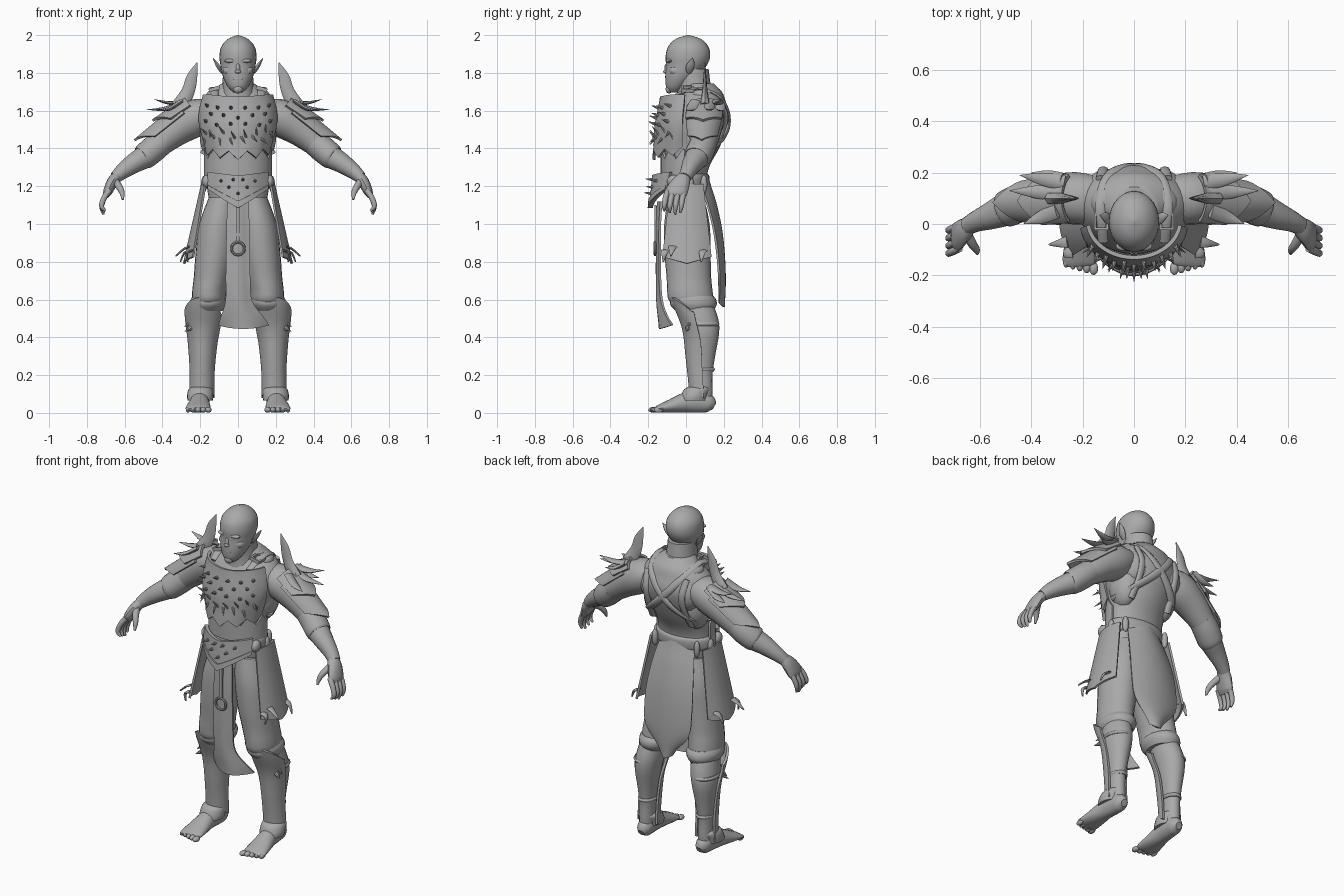
import bpy, bmesh, math
from mathutils import Vector, Matrix

X, Y, Z = Vector((1, 0, 0)), Vector((0, 1, 0)), Vector((0, 0, 1))
grey = bpy.data.materials.new("stone_grey")
grey.diffuse_color = (0.4, 0.4, 0.4, 1)


def finish(name, bm, mirror=False, thick=0):
    bmesh.ops.recalc_face_normals(bm, faces=bm.faces)
    me = bpy.data.meshes.new(name)
    bm.to_mesh(me)
    bm.free()
    me.materials.append(grey)
    ob = bpy.data.objects.new(name, me)
    bpy.context.collection.objects.link(ob)
    if thick:
        s = ob.modifiers.new("thickness", 'SOLIDIFY')
        s.thickness, s.offset = thick, 0
    if mirror:
        ob.modifiers.new("mirror", 'MIRROR').use_mirror_merge = False
    return ob


def curve(keys, t):
    """Smooth interpolation through key tuples, t in 0..1."""
    f = min(max(t, 0), 1) * (len(keys) - 1)
    i = min(int(f), len(keys) - 2)
    f -= i
    p = [keys[max(0, min(len(keys) - 1, i + k))] for k in (-1, 0, 1, 2)]
    return [0.5 * (2 * b + (c - a) * f + (2 * a - 5 * b + 4 * c - d) * f * f
                   + (3 * b - a - 3 * c + d) * f ** 3) for a, b, c, d in zip(*p)]


def tube(bm, keys, n=20, steps=4, ref=None):
    """Loft of ellipses (x, y, z, ra, rb); level rings unless ref gives the ra direction."""
    m = (len(keys) - 1) * steps
    pts = [curve(keys, i / m) for i in range(m + 1)]
    rings = []
    for i, p in enumerate(pts):
        a, b = X, Y
        if ref:
            t = (Vector(pts[min(i + 1, m)][:3]) - Vector(pts[max(i - 1, 0)][:3])).normalized()
            a = (ref - t * ref.dot(t)).normalized()
            b = t.cross(a)
        rings.append([bm.verts.new(Vector(p[:3]) + a * max(p[3], .001) * math.cos(q)
                                   + b * max(p[4], .001) * math.sin(q))
                      for q in (2 * math.pi * k / n for k in range(n))])
    for r, s in zip(rings, rings[1:]):
        for k in range(n):
            bm.faces.new((r[k], r[(k + 1) % n], s[(k + 1) % n], s[k]))
    bm.faces.new(rings[0])
    bm.faces.new(rings[-1])


def loft(name, *parts, mirror=False, ref=None, n=20, steps=4):
    bm = bmesh.new()
    for keys in parts:
        tube(bm, keys, n, steps, ref)
    return finish(name, bm, mirror)


def patch(name, fn, nu, nv, thick=.012, mirror=False):
    """Curved sheet from fn(u, v), both in 0..1."""
    bm = bmesh.new()
    g = [[bm.verts.new(fn(i / nu, j / nv)) for j in range(nv + 1)] for i in range(nu + 1)]
    for i in range(nu):
        for j in range(nv):
            bm.faces.new((g[i][j], g[i + 1][j], g[i + 1][j + 1], g[i][j + 1]))
    return finish(name, bm, mirror, thick)


def balls(name, items, mirror=False):
    """Ellipsoids given as (centre, radii)."""
    bm = bmesh.new()
    for c, r in items:
        bmesh.ops.create_uvsphere(bm, u_segments=14, v_segments=9, radius=1,
                                  matrix=Matrix.Translation(c) @ Matrix.Diagonal((*r, 1)))
    return finish(name, bm, mirror)


def spikes(name, items, mirror=False):
    """Cones given as (base, direction, radius, length)."""
    bm = bmesh.new()
    for p, d, r, l in items:
        d = Vector(d).normalized()
        mat = Matrix.Translation(Vector(p) + d * l / 2) @ d.to_track_quat('Z', 'Y').to_matrix().to_4x4()
        bmesh.ops.create_cone(bm, cap_ends=True, segments=8, radius1=r, radius2=.001, depth=l, matrix=mat)
    return finish(name, bm, mirror)


# Body
loft("torso", [(0, .005, 1.06, .14, .09), (0, .005, 1.2, .165, .1), (0, .012, 1.3, .165, .11),
               (0, .03, 1.4, .175, .145), (0, .05, 1.5, .205, .165), (0, .07, 1.58, .225, .16),
               (0, .08, 1.65, .2, .13), (0, .085, 1.7, .145, .105), (0, .065, 1.745, .085, .08)], n=32)
loft("neck", [(0, .05, 1.64, .1, .1), (0, .043, 1.72, .085, .09), (0, .03, 1.82, .078, .09)])
balls("back_muscles", [((.1, .13, 1.56), (.1, .085, .11)), ((.13, .07, 1.47), (.075, .1, .14)),
                       ((.09, .085, 1.68), (.08, .07, .045))], True)

# Head with face
loft("head", [(0, -.062, 1.695, .02, .025), (0, -.052, 1.725, .052, .053), (0, -.025, 1.78, .08, .085),
              (0, .002, 1.84, .093, .108), (0, .01, 1.89, .098, .118), (0, .012, 1.94, .088, .106),
              (0, .012, 1.98, .052, .066), (0, .012, 2.0, .004, .005)], n=28)
balls("face", [((0, -.103, 1.822), (.012, .012, .028)), ((0, -.11, 1.807), (.017, .011, .01)),
               ((0, -.098, 1.768), (.033, .012, .008)), ((0, -.098, 1.755), (.026, .011, .007)),
               ((0, -.09, 1.715), (.026, .018, .024))])
balls("brow_and_cheeks", [((.036, -.086, 1.864), (.036, .02, .012)), ((.048, -.05, 1.812), (.034, .04, .03))], True)
loft("ear", [(.085, .015, 1.80, .012, .006), (.1, .02, 1.825, .022, .01), (.114, .028, 1.85, .018, .009),
             (.133, .035, 1.88, .001, .001)], mirror=True, ref=Y, n=10)

# Arms and hands
loft("arm", [(.13, .09, 1.59, .09, .07), (.23, .1, 1.56, .102, .1), (.33, .1, 1.495, .088, .085),
             (.42, .09, 1.42, .07, .068), (.48, .065, 1.365, .068, .063), (.55, .035, 1.322, .055, .053),
             (.61, .012, 1.28, .042, .042), (.65, -.008, 1.245, .035, .032)], mirror=True, ref=Y)
loft("sleeve_cuff", [(.40, .095, 1.437, .072, .069), (.45, .08, 1.395, .074, .071), (.5, .057, 1.353, .071, .067),
                     (.51, .053, 1.347, .055, .05)], mirror=True, ref=Y)
fingers = [[(.68, -.01 - .028 * k, 1.18, .016, .016), (.708, -.018 - .03 * k, 1.14, .015, .015),
            (.722, -.025 - .03 * k, 1.095, .013, .013),
            (.717 - .005 * k, -.03 - .028 * k, 1.05 + .01 * abs(k - 1), .006, .006)] for k in range(4)]
loft("hand", [(.64, -.005, 1.253, .033, .028), (.665, -.025, 1.222, .048, .03), (.69, -.05, 1.17, .058, .024),
              (.7, -.055, 1.145, .045, .014)],
     [(.65, -.04, 1.225, .02, .02), (.628, -.08, 1.195, .018, .018), (.614, -.1, 1.165, .014, .014),
      (.61, -.115, 1.13, .006, .006)], *fingers, mirror=True, ref=Y, n=12)

# Legs and feet
loft("trouser_leg", [(.08, 0, 1.14, .075, .095), (.105, .005, 1.0, .1, .12), (.122, .008, .85, .102, .122),
                     (.14, .015, .72, .094, .118), (.152, .02, .65, .09, .12), (.155, .025, .6, .088, .118),
                     (.158, .03, .56, .07, .09)], mirror=True, n=24)
loft("trouser_cuff", [(.158, .035, .62, .082, .11), (.156, .038, .598, .095, .122), (.158, .04, .57, .093, .122),
                      (.16, .045, .54, .078, .1)], mirror=True, n=24)
loft("calf", [(.165, .05, .6, .07, .085), (.18, .07, .5, .075, .1), (.19, .085, .42, .07, .09),
              (.194, .082, .3, .053, .072), (.195, .082, .2, .043, .058), (.195, .085, .1, .042, .055),
              (.195, .09, .03, .035, .045)], mirror=True)
loft("foot", [(.195, .15, .035, .02, .02), (.195, .125, .047, .04, .046), (.198, .07, .06, .047, .059),
              (.203, 0, .055, .05, .054), (.208, -.08, .036, .062, .036), (.212, -.145, .022, .066, .02),
              (.212, -.165, .018, .05, .01)], mirror=True, ref=X)
balls("toes", [((.157 + .027 * k, -.173 + .007 * k, .016), (.018 - .0015 * k, .026, .015)) for k in range(5)], True)


# Shin guards and their straps
def shin(u, v):
    a = math.radians(-95 + 190 * u)
    cx, cy, rx, ry = curve([(.192, .088, .06, .067), (.19, .08, .06, .075), (.188, .07, .072, .085),
                            (.185, .035, .092, .106)], v)
    top = .55 + .04 * math.cos(a) + .015 * math.sin(a)
    return cx + rx * math.sin(a), cy - ry * math.cos(a), .08 + .05 * max(math.cos(a), 0) + v * (top - .11)


patch("shin_guard", shin, 24, 14, .014, True)
loft("shin_strap", *[[(.192, .083, z - .01, r, r + .018), (.192, .083, z, r + .006, r + .024),
                      (.192, .083, z + .01, r, r + .018)] for z, r in ((.47, .07), (.23, .046))], mirror=True)
loft("ankle_band", [(.2, .04, .065, .066, .075), (.2, .045, .09, .07, .072), (.198, .06, .125, .064, .07),
                    (.197, .07, .14, .045, .05)], mirror=True)
spikes("shin_spikes", [((.25, .01, .45), (1, -.4, -.6), .014, .04), ((.255, .02, .48), (1, -.2, -.9), .012, .04)], True)


# Chest plate with jagged lower edge
def chest(u, v):
    a = math.radians(-82 + 164 * u)
    w, cy, d = curve([(.17, .005, .175), (.19, .005, .168), (.203, .005, .165), (.198, .01, .155), (.18, .015, .145)], v)
    saw = abs((abs(2 * u - 1) * 2.5) % 1 - .5) * 2
    low = 1.34 + .04 * (1 - saw) + .03 * abs(2 * u - 1)
    return w * math.sin(a), cy - d * math.cos(a), low + v * (1.685 - .012 * math.cos(a) ** 4 - low)


patch("chest_plate", chest, 40, 12, .016)
studs = [chest(.17 + .132 * k + .066 * (j % 2), .52 + .14 * j) for j in range(3) for k in range(6 - j % 2)]
spikes("chest_spikes", [(p, (p[0] * 3, -1, .3), .012, .045) for p in studs])
teeth = [chest(.1 + .8 * k / 15, .27 + .04 * (k % 3)) for k in range(16)]
spikes("chest_teeth", [(p, (p[0] * 4 + .5 * (-1) ** k, -.8, 1 if k % 2 else -.9), .009, .055)
                       for k, p in enumerate(teeth)])


# Belly wrap with a notched hem, belt and buckle plate
def belly(u, v):
    a = math.radians(-95 + 190 * u)
    hem = 1.4 - .055 * abs((u * 6) % 1 - .5) * 2
    return .174 * math.sin(a), .012 - .14 * math.cos(a), 1.25 + v * (hem - 1.25)


patch("belly_wrap", belly, 36, 5)
loft("belt", [(0, .0, 1.185, .16, .1), (0, .0, 1.2, .18, .12), (0, .0, 1.255, .18, .123), (0, .0, 1.27, .16, .1)], n=32)


def buckle(u, v):
    s = 2 * u - 1
    low = 1.085 + .1 * abs(s) ** 1.1
    return .155 * s, -.185 + .09 * s * s + .015 * v, low + v * (1.255 + .02 * abs(s) - low)


patch("buckle_plate", buckle, 20, 8, .02)
patch("buckle_rim", lambda u, v: Vector(buckle(u, v * .22)) - Y * .012, 20, 2, .012)
spikes("buckle_spikes", [(buckle(u, v), (u - .5, -1, .1), .011, .045) for u, v in
                         ((.5, .45), (.35, .55), (.65, .55), (.22, .7), (.78, .7), (.42, .85), (.58, .85))])
balls("belt_pouches", [((.165, -.065, 1.225), (.025, .035, .035)), ((.18, .02, 1.21), (.016, .022, .045)),
                       ((.14, .095, 1.21), (.018, .018, .05))], True)


# Hanging cloths
def front_cloth(u, v):
    hw, cx, y = curve([(.055, 0, -.14), (.06, 0, -.146), (.062, 0, -.146), (.064, 0, -.146), (.07, .005, -.143),
                       (.13, .03, -.13)], v)
    s = 2 * u - 1
    return cx + hw * s, y - .008 * math.cos(s * 3) + .05 * s * s * v ** 8, 1.12 - .675 * v + .02 * s * s * v ** 4


def back_cloth(u, v):
    hw, y = curve([(.105, .115), (.13, .155), (.148, .185), (.155, .2), (.14, .205), (.035, .2)], v)
    s = 2 * u - 1
    return hw * s, y - .05 * s * s * (1 - .5 * v), 1.25 - .69 * v + .02 * s * s * v


def side_cloth(u, v):
    s = 2 * u - 1
    low = .79 + .035 * abs(s)
    return (.172 + .065 * v + (.018 + .03 * v) * (1 - s * s), .005 + s * (.085 + .042 * v), 1.21 + v * (low - 1.21))


patch("front_cloth", front_cloth, 10, 24)
patch("back_cloth", back_cloth, 14, 20)
patch("side_cloth", side_cloth, 20, 10, .012, True)
# Flat torn strips on the side cloth hems
loft("side_cloth_tatters", *[[(x, y, z, .024, .006), (x + .03, y - .005, z - .015, .016, .006),
                              (x + dx, y - .01, z - dz, .004, .004)]
                             for x, y, z, dx, dz in ((.26, -.07, .88, .07, .05), (.255, .09, .86, .05, .06),
                                                     (.24, -.11, .86, .025, .06))], mirror=True, ref=Y, n=8)
patch("hanging_strap", lambda u, v: (-.011 + .022 * u, -.161, 1.1 - .2 * v), 2, 4)
bpy.ops.mesh.primitive_torus_add(location=(0, -.164, .87), rotation=(math.pi / 2, 0, 0), major_radius=.034,
                                 minor_radius=.007, major_segments=24, minor_segments=8)
bpy.context.object.name = "hanging_ring"
bpy.context.object.data.materials.append(grey)


# Shoulder guards with curved blades
def pauldron(lo, hi, r0, r1, half, cut):
    def fn(u, v):
        s = 2 * u - 1
        a = half * s
        t = lo + (hi - cut * abs(s) - lo) * v
        r = r0 + (r1 - r0) * v
        return Vector((.2, .1, 1.585)).lerp((.47, .085, 1.395), t) + r * (
            math.cos(a) * Vector((.6, 0, .8)) + math.sin(a) * Y)
    return fn


patch("lower_shoulder_guard", pauldron(.2, 1.1, .108, .084, 1.1, .3), 16, 8, .012, True)
patch("upper_shoulder_guard", pauldron(.05, .68, .11, .114, .95, .25), 16, 6, .014, True)
loft("tall_shoulder_blade", [(.31, .1, 1.62, .045, .03), (.265, .1, 1.7, .035, .015), (.243, .1, 1.78, .028, .008),
                             (.216, .1, 1.855, .002, .002)], mirror=True, ref=X, n=8)
blades = []
for bx, by, tx, ty, tz in ((.28, .12, .485, .13, 1.605), (.27, .16, .445, .19, 1.66), (.3, .05, .43, .0, 1.6),
                           (.28, .17, .4, .2, 1.6)):
    blades.append([(bx, by, 1.65, .03, .012), ((bx + tx) / 2, (by + ty) / 2, (1.65 + tz) / 2 - .015, .025, .01),
                   (tx, ty, tz, .001, .001)])
loft("shoulder_blade_spikes", *blades, mirror=True, ref=Y, n=8)

# Crossed back straps with shoulder buckles
loft("back_strap", [(.12, -.07, 1.67, .02, .01), (.125, 0, 1.705, .022, .01), (.13, .08, 1.715, .022, .01),
                    (.105, .176, 1.67, .022, .012), (.04, .222, 1.585, .022, .012), (-.05, .215, 1.49, .022, .012),
                    (-.14, .15, 1.41, .022, .012), (-.178, .03, 1.38, .022, .012)], mirror=True, ref=X, n=10)
loft("side_strap", [(.13, .178, 1.66, .02, .012), (.12, .212, 1.57, .02, .012), (.12, .188, 1.47, .02, .012),
                    (.13, .13, 1.36, .02, .012)], mirror=True, ref=X, n=10)
bm = bmesh.new()
for dx, dy, sx, sy in ((0, -.028, .06, .01), (0, .028, .06, .01), (-.025, 0, .01, .06), (.025, 0, .01, .06)):
    bmesh.ops.create_cube(bm, size=1, matrix=Matrix.Translation((.125, .01, 1.715)) @ Matrix.Rotation(.3, 4, 'Y')
                          @ Matrix.Translation((dx, dy, 0)) @ Matrix.Diagonal((sx, sy, .02, 1)))
finish("shoulder_buckle", bm, True)

# Bake modifiers and shade
bpy.ops.object.select_all(action='SELECT')
bpy.context.view_layer.objects.active = bpy.data.objects["torso"]
bpy.ops.object.convert(target='MESH')
bpy.ops.object.shade_smooth_by_angle(angle=math.radians(40))
